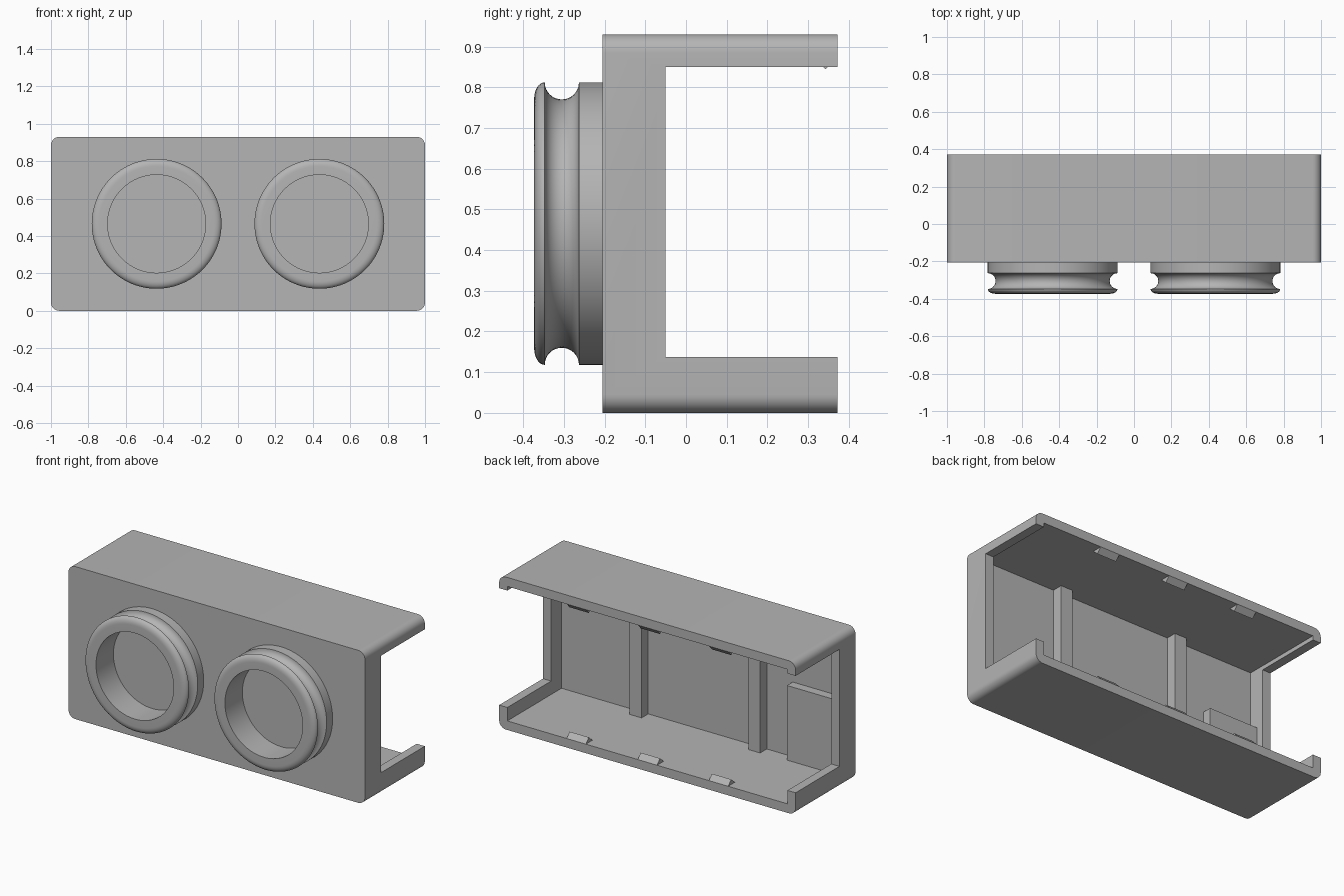
import bpy, bmesh, math

if "Cube" in bpy.data.objects:
    bpy.data.objects.remove(bpy.data.objects["Cube"])

W, H, Y0, Y1 = 1.0, 0.93, -0.205, 0.372    # half width, height, front, back
T = 0.055                                  # wall thickness
YIN = Y0 + T                               # inside of the front wall

grey = bpy.data.materials.new("plain grey")
grey.diffuse_color = (0.46, 0.46, 0.46, 1)
grey.use_nodes = True
grey.node_tree.nodes["Principled BSDF"].inputs["Base Color"].default_value = grey.diffuse_color


def finish(name, bm):
    bmesh.ops.recalc_face_normals(bm, faces=bm.faces)
    me = bpy.data.meshes.new(name)
    bm.to_mesh(me)
    bm.free()
    ob = bpy.data.objects.new(name, me)
    bpy.context.collection.objects.link(ob)
    me.materials.append(grey)
    return ob


def prism(name, pts, axis, a, b):
    """Extrude a 2D outline along axis 'x' (pts = y, z) or 'y' (pts = x, z)."""
    bm = bmesh.new()
    co = (lambda p, t: (t, p[0], p[1])) if axis == "x" else (lambda p, t: (p[0], t, p[1]))
    lo = [bm.verts.new(co(p, a)) for p in pts]
    hi = [bm.verts.new(co(p, b)) for p in pts]
    bm.faces.new(lo)
    bm.faces.new(hi)
    n = len(pts)
    for i in range(n):
        j = (i + 1) % n
        bm.faces.new((lo[i], lo[j], hi[j], hi[i]))
    return finish(name, bm)


def box(name, x0, x1, y0, y1, z0, z1):
    return prism(name, [(x0, z0), (x1, z0), (x1, z1), (x0, z1)], "y", y0, y1)


def smooth(ob):
    bpy.ops.object.select_all(action="DESELECT")
    ob.select_set(True)
    bpy.context.view_layer.objects.active = ob
    bpy.ops.object.shade_smooth_by_angle(angle=math.radians(30))


def cut(ob, cutter):
    mod = ob.modifiers.new("cut", "BOOLEAN")
    mod.operation, mod.solver, mod.object = "DIFFERENCE", "EXACT", cutter
    bpy.context.view_layer.objects.active = ob
    bpy.ops.object.modifier_apply(modifier=mod.name)
    bpy.data.objects.remove(cutter)


# housing: rounded block, hollowed from the back, with a window in both ends
R = 0.045
outline = []
for cx, cz, start in ((W - R, H - R, 0), (R - W, H - R, 90), (R - W, R, 180), (W - R, R, 270)):
    for k in range(9):
        a = math.radians(start + k * 90 / 8)
        outline.append((cx + R * math.cos(a), cz + R * math.sin(a)))
housing = prism("housing", outline, "y", Y0, Y1)
cut(housing, box("cavity_cutter", T - W, W - T, YIN, 1, T, H - T))
cut(housing, box("window_cutter", -1.5, 1.5, -0.05, 1, 0.137, 0.85))
smooth(housing)

# inner ribs and corner block
for s, side in ((-1, "left"), (1, "right")):
    box(side + "_rib", s * 0.4 - 0.04, s * 0.4 + 0.04, YIN, YIN + 0.064, T, H - T)
box("corner_block", T - W, -0.615, YIN, YIN + 0.055, T, 0.51)

# snap ridges along the back opening, floor and ceiling
for i, x in enumerate((-0.48, 0, 0.48)):
    for name, z, d in (("floor", T, 1), ("ceiling", H - T, -1)):
        prism(f"{name}_snap_{i + 1}",
              [(0.308, z), (0.343, z + d * 0.031), (0.372, z)], "x", x - 0.065, x + 0.065)

# grooved collars on the front: (radius, y) profile swept round the y axis
profile = [(0.262, Y0), (0.347, Y0), (0.347, -0.263)]
for k in range(1, 16):                     # half-round groove
    a = math.pi * k / 16
    profile.append((0.347 - 0.042 * math.sin(a), -0.305 + 0.042 * math.cos(a)))
for k in range(9):                         # rounded front lip
    a = math.pi / 2 * k / 8
    profile.append((0.307 + 0.04 * math.cos(a), -0.347 - 0.026 * math.sin(a)))
profile.append((0.262, -0.373))


def collar(name, cx, cz, n=96):
    bm = bmesh.new()
    rings = []
    for i in range(n):
        a = 2 * math.pi * i / n
        rings.append([bm.verts.new((cx + r * math.cos(a), y, cz + r * math.sin(a)))
                      for r, y in profile])
    m = len(profile)
    for i in range(n):
        p, q = rings[i], rings[(i + 1) % n]
        for j in range(m):
            k = (j + 1) % m
            bm.faces.new((p[j], p[k], q[k], q[j]))
    smooth(finish(name, bm))


collar("left_collar", -0.435, 0.465)
collar("right_collar", 0.435, 0.465)
